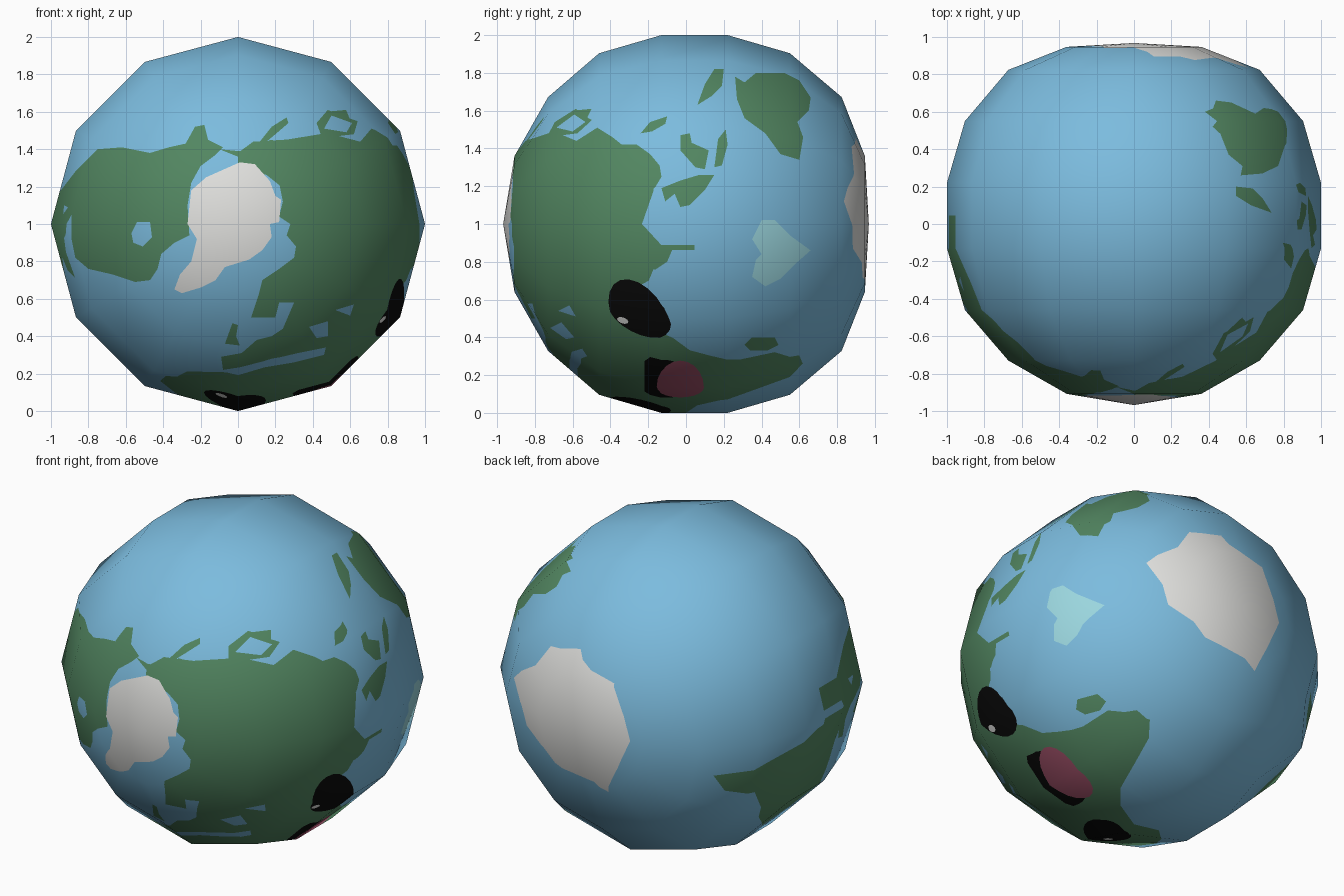
import bpy, bmesh, math
from mathutils import Vector

if "Cube" in bpy.data.objects:
    bpy.data.objects.remove(bpy.data.objects["Cube"])

CENTRE = Vector((0, 0, 1))

# ---------- materials ----------
COLOURS = {
    "water": (0.20, 0.50, 0.73), "land": (0.085, 0.24, 0.12), "ice": (0.75, 0.75, 0.73),
    "shallow": (0.33, 0.68, 0.74), "black": (0.003, 0.003, 0.003), "pink": (0.36, 0.085, 0.145),
}
NAMES = list(COLOURS)
mesh = bpy.data.meshes.new("globe")
for name, rgb in COLOURS.items():
    mat = bpy.data.materials.new(name)
    mat.diffuse_color = (*rgb, 1)
    mat.use_nodes = True
    mat.node_tree.nodes["Principled BSDF"].inputs["Base Color"].default_value = mat.diffuse_color
    mesh.materials.append(mat)

# ---------- low-poly ball: profile (y, radius) turned in 12 steps about the y axis ----------
PROFILE = [(-0.908, 0.36), (-0.73, 0.672), (-0.46, 0.904), (-0.13, 1.0),
           (0.22, 1.0), (0.55, 0.904), (0.824, 0.672), (0.947, 0.36)]
bm = bmesh.new()
rings = [[bm.verts.new((r * math.sin(k * math.pi / 6), y, 1 + r * math.cos(k * math.pi / 6)))
          for k in range(12)] for y, r in PROFILE]
front_pole, back_pole = bm.verts.new((0, -0.968, 1)), bm.verts.new((0, 0.968, 1))
for k in range(12):
    n = (k + 1) % 12
    bm.faces.new((front_pole, rings[0][k], rings[0][n]))
    bm.faces.new((back_pole, rings[-1][n], rings[-1][k]))
    for a, b in zip(rings, rings[1:]):
        bm.faces.new((a[k], b[k], b[n], a[n]))
bmesh.ops.recalc_face_normals(bm, faces=bm.faces)
bmesh.ops.subdivide_edges(bm, edges=bm.edges[:], cuts=1, use_grid_fill=True)


# ---------- drawing views: direction towards the viewer ----------
def view(x, y, z):
    toward = Vector((x, y, z)).normalized()
    right = Vector((0, 0, 1)).cross(toward).normalized()
    return right, toward.cross(right), toward


FRONT, RIGHT = view(0, -1, 0), view(1, 0, 0)
FACE = view(0.5, 0, -0.866)               # side that carries the eyes and mouth
LOW_LEFT = view(-0.906, 0, -0.423)
LOW_BACK = view(0.65, 0.65, -0.39)


def inside(p, poly):
    hit = False
    for (ax, ay), (bx, by) in zip(poly, poly[1:] + poly[:1]):
        if (ay > p[1]) != (by > p[1]) and p[0] < ax + (p[1] - ay) * (bx - ax) / (by - ay):
            hit = not hit
    return hit


def stamp(colour, frame, pts, lift=0):
    """Cut an outline (hundredths, seen along the view) into the ball and colour its inside."""
    right, up, toward = frame
    poly = [(pts[i] / 100, (pts[i + 1] - lift) / 100) for i in range(0, len(pts), 2)]

    def flat(co):
        d = co - CENTRE
        return d.dot(right), d.dot(up)

    def overlaps(face, corners):
        uv = [flat(v.co) for v in face.verts]
        return all(max(q[i] for q in uv) >= min(c[i] for c in corners) and
                   min(q[i] for q in uv) <= max(c[i] for c in corners) for i in (0, 1))

    near = {f for f in bm.faces
            if (f.calc_center_median() - CENTRE).dot(toward) > 0 and overlaps(f, poly)}
    for a, b in zip(poly, poly[1:] + poly[:1]):
        normal = (right * (a[1] - b[1]) + up * (b[0] - a[0])).normalized()
        co = CENTRE + right * a[0] + up * a[1]
        cut = []
        for f in near:
            side = [(v.co - co).dot(normal) for v in f.verts]
            if min(side) < -1e-4 and max(side) > 1e-4 and overlaps(f, (a, b)):
                cut.append(f)
        if cut:
            geom = cut + list({e for f in cut for e in f.edges}) + list({v for f in cut for v in f.verts})
            res = bmesh.ops.bisect_plane(bm, geom=geom, dist=1e-5, plane_co=co, plane_no=normal)
            near |= {g for g in res["geom"] if isinstance(g, bmesh.types.BMFace)}
            near = {f for f in near if f.is_valid}
    for f in near:
        if inside(flat(f.calc_center_median()), poly):
            f.material_index = NAMES.index(colour)


def ellipse(cx, cy, a, b, tilt=0, n=20):
    c, s = math.cos(math.radians(tilt)), math.sin(math.radians(tilt))
    out = []
    for k in range(n):
        p, q = a * math.cos(k * math.tau / n), b * math.sin(k * math.tau / n)
        out += [cx + p * c - q * s, cy + p * s + q * c]
    return out


# ---------- land, front ----------
stamp("land", FRONT, [-10, 140, 0, 139, 12, 140, 17, 145, 33, 143, 50, 146, 62, 145, 72, 139, 80, 140,
      88, 136, 94, 118, 97, 100, 97, 88, 90, 70, 82, 60, 72, 40, 60, 24, 30, 30, 18, 28, 5, 24, -8, 22,
      -9, 29, 2, 31, 10, 38, 18, 40, 24, 44, 30, 58, 22, 58, 20, 50, 7, 50, 11, 62, 13, 70, 22, 76,
      30, 82, 31, 88, 26, 94, 28, 100, 22, 104, 24, 112, 22, 122, 16, 131, 8, 136, 0, 136], 100)
stamp("land", FRONT, [-100, 98, -97, 115, -87, 128, -75, 140, -62, 141, -47, 138, -37, 141, -28, 143,
      -23, 152, -18, 153, -16, 145, -8, 141, -12, 137, -20, 131, -25, 122, -27, 110, -26, 94, -34, 90,
      -41, 84, -43, 76, -47, 70, -55, 69, -67, 73, -80, 76, -87, 82, -89, 92, -89, 108, -93, 110,
      -94, 100, -92, 85, -87, 71, -91, 75, -97, 90], 100)
stamp("land", FRONT, [42, 154, 48, 161, 58, 157, 64, 155, 62, 148, 45, 146], 100)
stamp("land", FRONT, [10, 142, 18, 152, 26, 157, 27, 154, 20, 148, 14, 143], 100)
stamp("land", FRONT, [-7, 36, -3, 47, 0, 46, -1, 40, 1, 35], 100)

# ---------- land, right side ----------
stamp("land", RIGHT, [-92, 135, -85, 144, -70, 149, -58, 144, -47, 151, -39, 146, -34, 142, -26, 142,
      -19, 137, -14, 131, -13, 125, -16, 120, -22, 113, -26, 103, -24, 93, -16, 88, -7, 87, -10, 80,
      -16, 76, -27, 75, -34, 68, -37, 60, -30, 50, -45, 40, -60, 45, -75, 55, -90, 68], 100)
RIGHT_ISLANDS = [
    [-67, 150, -60, 160, -50, 161, -54, 153, -60, 149],
    [-24, 148, -19, 154, -10, 157, -11, 153, -18, 149],
    [6, 163, 10, 174, 15, 182, 20, 182, 19, 173, 14, 168],
    [26, 178, 31, 175, 37, 180, 52, 180, 60, 176, 66, 167, 65, 160, 59, 154, 62, 146, 60, 134,
     50, 137, 42, 148, 31, 156, 27, 166],
    [-3, 147, 2, 148, 3, 143, 12, 139, 10, 129, 5, 130, -3, 139],
    [15, 130, 17, 145, 21, 150, 22, 142, 19, 131],
    [-13, 119, -3, 123, 7, 126, 15, 126, 10, 118, 2, 110, -3, 109, -6, 116, -11, 112],
    [31, 36, 35, 40, 47, 40, 49, 36, 43, 33, 34, 33],
]
for island in RIGHT_ISLANDS:
    stamp("land", RIGHT, island, 100)
stamp("shallow", RIGHT, [40, 102, 47, 102, 55, 94, 66, 86, 58, 79, 50, 71, 42, 67, 35, 72, 37, 81,
      40, 84, 35, 92], 100)

# ---------- land under the face, and land on the far left ----------
stamp("land", FACE, [-7, 36, 2, 27, 13, 23, 29, 18, 47, 17, 60, 7, 62, -2, 55, -10, 38, -17, 18, -25,
      6, -35, 0, -50, -4, -66, -15, -74, -30, -78, -42, -74, -51, -63, -57, -45, -58, -12, -58, 10,
      -56, 30, -45, 50, -35, 52])
stamp("land", LOW_LEFT, [-73, 13, -45, 24, -10, 37, 5, 38, 20, 40, 35, 46, 50, 55, 46, 42, 35, 34,
      22, 30, 14, 18, 12, 0, 2, -29, -13, -42, -33, -22, -50, 4, -66, 4])

# ---------- bays and inland seas ----------
for sea in ([-57, 95, -54, 101, -47, 101, -46, 93, -51, 88, -56, 90],
            [46, 151, 50, 158, 61, 154, 58, 149],
            [38, 45, 48, 48, 48, 40, 42, 39],
            [52, 54, 62, 57, 60, 51],
            [-8, 21, 12, 23, 30, 26, 46, 30, 47, 34, 32, 31, 15, 27]):
    stamp("water", FRONT, sea, 100)

# ---------- ice caps ----------
stamp("ice", FRONT, [1, 133, 9, 132, 17, 123, 20, 115, 23, 113, 22, 101, 17, 100, 18, 93, 13, 86, 6, 81,
      -7, 77, -12, 70, -20, 66, -30, 63, -34, 65, -31, 73, -25, 80, -22, 92, -27, 100, -25, 118,
      -17, 125, -8, 129], 100)
stamp("ice", LOW_BACK, [16, 51, 22, 56, 33, 61, 39, 71, 56, 70, 60, 65, 78, 52, 84, 33, 87, 19, 81, 4,
      74, -11, 69, -4, 56, 3, 48, 7, 42, 16, 28, 26, 25, 38])

# ---------- eyes with glints, mouth with tongue ----------
for s in (1, -1):
    stamp("black", FACE, ellipse(-24.5, 47.5 * s, 17, 13, -20 * s))
    stamp("ice", FACE, ellipse(-33.5, 47.5 * s - 6, 3, 2.3, n=10))
stamp("black", FACE, [-22, 0, -22, 16, -19, 20, -10, 20, 0, 17, 7, 9, 9, 0,
                      7, -9, 0, -17, -10, -20, -19, -20, -22, -16])
stamp("pink", FACE, ellipse(-3, 0, 12.5, 19.5))

# ---------- finish: smooth shading rounded over the flat facets ----------
bm.to_mesh(mesh)
bm.free()
globe = bpy.data.objects.new("globe", mesh)
bpy.context.collection.objects.link(globe)
mesh.polygons.foreach_set("use_smooth", [True] * len(mesh.polygons))
mesh.normals_split_custom_set_from_vertices(
    [(v.co - CENTRE - Vector((0, 0.02, 0))).normalized() for v in mesh.vertices])
